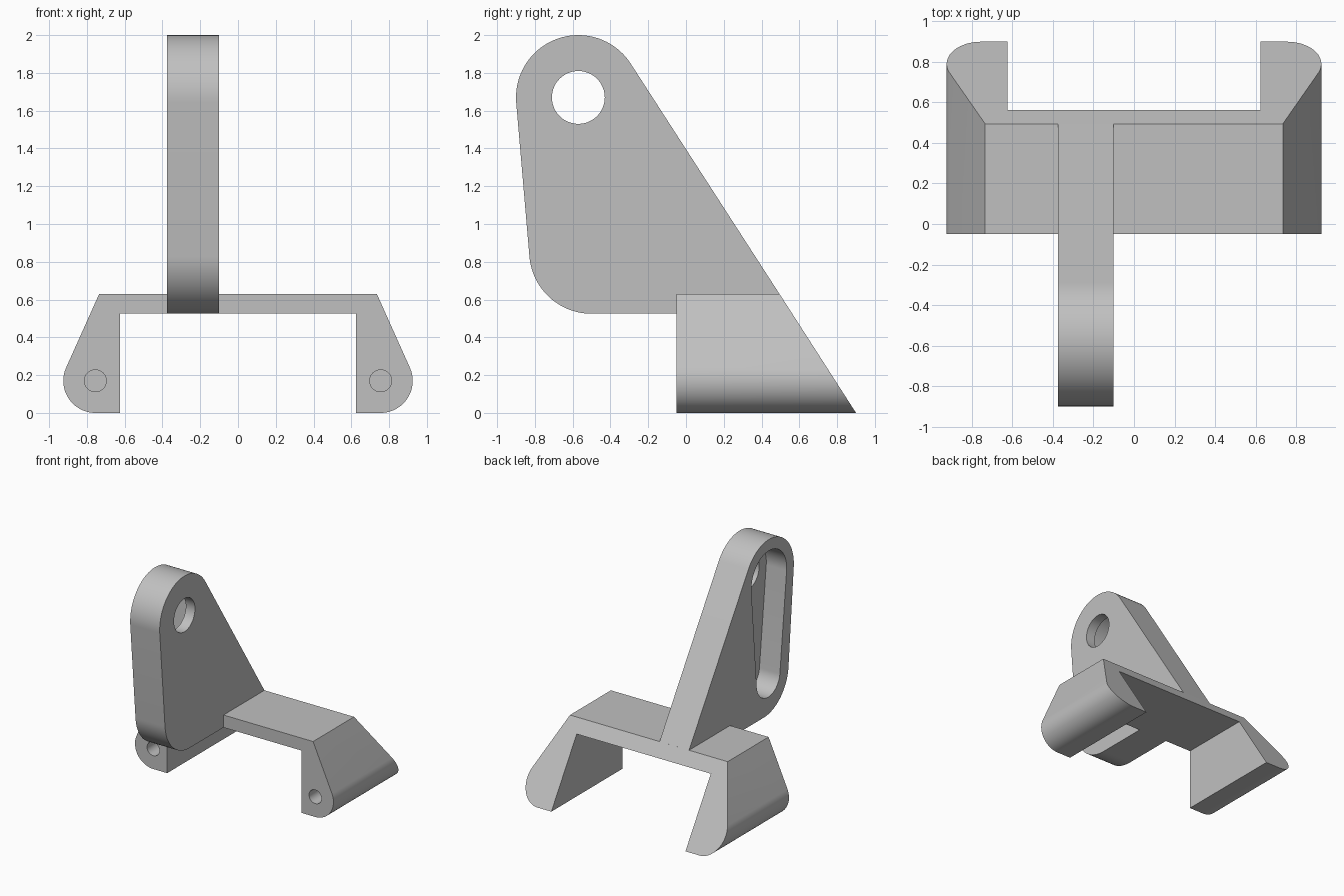
import bpy
import bmesh
from math import sin, cos, radians

if "Cube" in bpy.data.objects:
    bpy.data.objects.remove(bpy.data.objects["Cube"], do_unlink=True)

SLOPE = 0.643               # run of the sloping back per unit of height


def back_y(z):
    return 0.9 - SLOPE * z


def arc(cx, cy, r, start, end, steps=24):
    """Points on an arc, angles in degrees."""
    angles = [radians(start + (end - start) * i / steps) for i in range(steps + 1)]
    return [(cx + r * cos(a), cy + r * sin(a)) for a in angles]


def prism(name, near, far):
    """Solid between two matching rings of points."""
    bm = bmesh.new()
    a = [bm.verts.new(p) for p in near]
    b = [bm.verts.new(p) for p in far]
    bm.faces.new(a)
    bm.faces.new(b[::-1])
    for i in range(len(a)):
        j = (i + 1) % len(a)
        bm.faces.new((a[i], b[i], b[j], a[j]))
    bmesh.ops.recalc_face_normals(bm, faces=bm.faces)
    mesh = bpy.data.meshes.new(name)
    bm.to_mesh(mesh)
    bm.free()
    obj = bpy.data.objects.new(name, mesh)
    bpy.context.collection.objects.link(obj)
    return obj


def along_x(name, outline, x0, x1):
    return prism(name, [(x0, y, z) for y, z in outline], [(x1, y, z) for y, z in outline])


def along_y(name, outline, y0, y_end):
    return prism(name, [(x, y0, z) for x, z in outline], [(x, y_end(z), z) for x, z in outline])


def combine(target, other, operation):
    """Apply a boolean and remove the helper solid."""
    other.hide_render = True
    mod = target.modifiers.new(operation.lower(), 'BOOLEAN')
    mod.operation = operation
    mod.solver = 'EXACT'
    mod.object = other
    bpy.context.view_layer.objects.active = target
    bpy.ops.object.modifier_apply(modifier=mod.name)
    bpy.data.objects.remove(other, do_unlink=True)


# Bridge with two feet, back end cut on the slope
half = [(0.735, 0.63)] + arc(0.755, 0.17, 0.17, 23, -90) + [(0.625, 0), (0.625, 0.525)]
outline = half + [(-x, z) for x, z in reversed(half)]
bracket = along_y("mounting_bracket", outline, -0.05, back_y)

# Upright arm, flush with the bridge underside and the slope
arm_outline = (arc(-0.57, 1.67, 0.33, 32.7, 184.5, 40)
               + arc(-0.5, 0.855, 0.33, 184.5, 270)
               + [(back_y(0.525), 0.525)])
arm = along_x("upright_arm", arm_outline, -0.375, -0.1)
combine(bracket, arm, 'UNION')

# Tapered pocket in one side of the arm
pocket = arc(-0.57, 1.67, 0.235, -5, 185, 36) + arc(-0.56, 0.83, 0.155, 185, 355, 36)
combine(bracket, along_x("pocket_cutter", pocket, -0.5, -0.185), 'DIFFERENCE')

# Round hole through the arm
hole = arc(-0.57, 1.67, 0.14, 0, 360, 48)[:-1]
combine(bracket, along_x("arm_hole_cutter", hole, -0.5, 0.1), 'DIFFERENCE')

# Blind screw holes in the feet
for side in (-1, 1):
    ring = arc(side * 0.755, 0.17, 0.058, 0, 360, 32)[:-1]
    combine(bracket, along_y("screw_hole_cutter", ring, -0.2, lambda z: 0.35), 'DIFFERENCE')

# Plain grey finish
grey = bpy.data.materials.new("plain_grey")
grey.use_nodes = True
colour = (0.53, 0.53, 0.53, 1)
grey.diffuse_color = colour
grey.node_tree.nodes["Principled BSDF"].inputs["Base Color"].default_value = colour
bracket.data.materials.clear()
bracket.data.materials.append(grey)

bpy.ops.object.select_all(action='DESELECT')
bracket.select_set(True)
bpy.context.view_layer.objects.active = bracket
bpy.ops.object.shade_smooth_by_angle(angle=radians(20))
